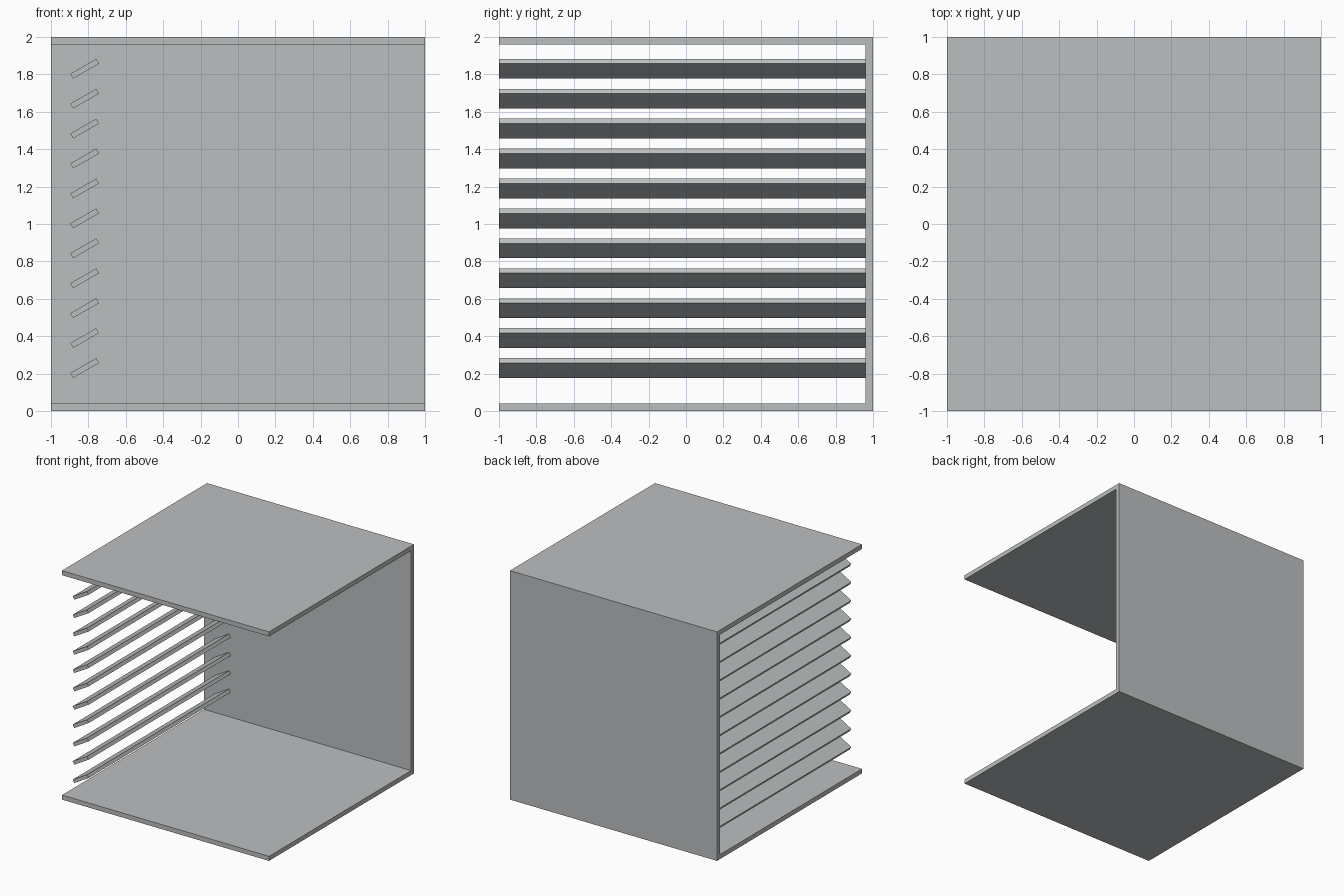
import bpy, bmesh, math
from mathutils import Vector

if "Cube" in bpy.data.objects:
    bpy.data.objects.remove(bpy.data.objects["Cube"])

grey = bpy.data.materials.new("light_grey")
grey.diffuse_color = (0.50, 0.52, 0.53, 1)
grey.use_nodes = True
grey.node_tree.nodes["Principled BSDF"].inputs["Base Color"].default_value = grey.diffuse_color


def extrude_profile(name, points, direction):
    """Flat profile pushed along a direction into a closed solid."""
    bm = bmesh.new()
    face = bm.faces.new([bm.verts.new(p) for p in points])
    out = bmesh.ops.extrude_face_region(bm, geom=[face], use_keep_orig=True)
    verts = [g for g in out["geom"] if isinstance(g, bmesh.types.BMVert)]
    bmesh.ops.translate(bm, verts=verts, vec=Vector(direction))
    bmesh.ops.recalc_face_normals(bm, faces=bm.faces[:])
    mesh = bpy.data.meshes.new(name)
    bm.to_mesh(mesh)
    bm.free()
    mesh.materials.append(grey)
    obj = bpy.data.objects.new(name, mesh)
    bpy.context.collection.objects.link(obj)
    return obj


# Floor, back wall and roof as one C-shaped shell
T = 0.04
c_shape = [(-1, 0), (1, 0), (1, 2), (-1, 2),
           (-1, 2 - T), (1 - T, 2 - T), (1 - T, T), (-1, T)]
extrude_profile("shell", [(-1, y, z) for y, z in c_shape], (2, 0, 0))

# Row of tilted louvre slats along the left side
L, H, tilt = 0.16, 0.03, math.radians(30)
c, s = math.cos(tilt), math.sin(tilt)
for i in range(11):
    zc = 0.23 + 0.16 * i
    pts = []
    for a, b in ((-1, -1), (1, -1), (1, 1), (-1, 1)):
        u, v = a * L / 2, b * H / 2
        pts.append((-0.82 + u * c - v * s, -1, zc + u * s + v * c))
    extrude_profile(f"louvre_slat_{i + 1}", pts, (0, 2 - T, 0))
